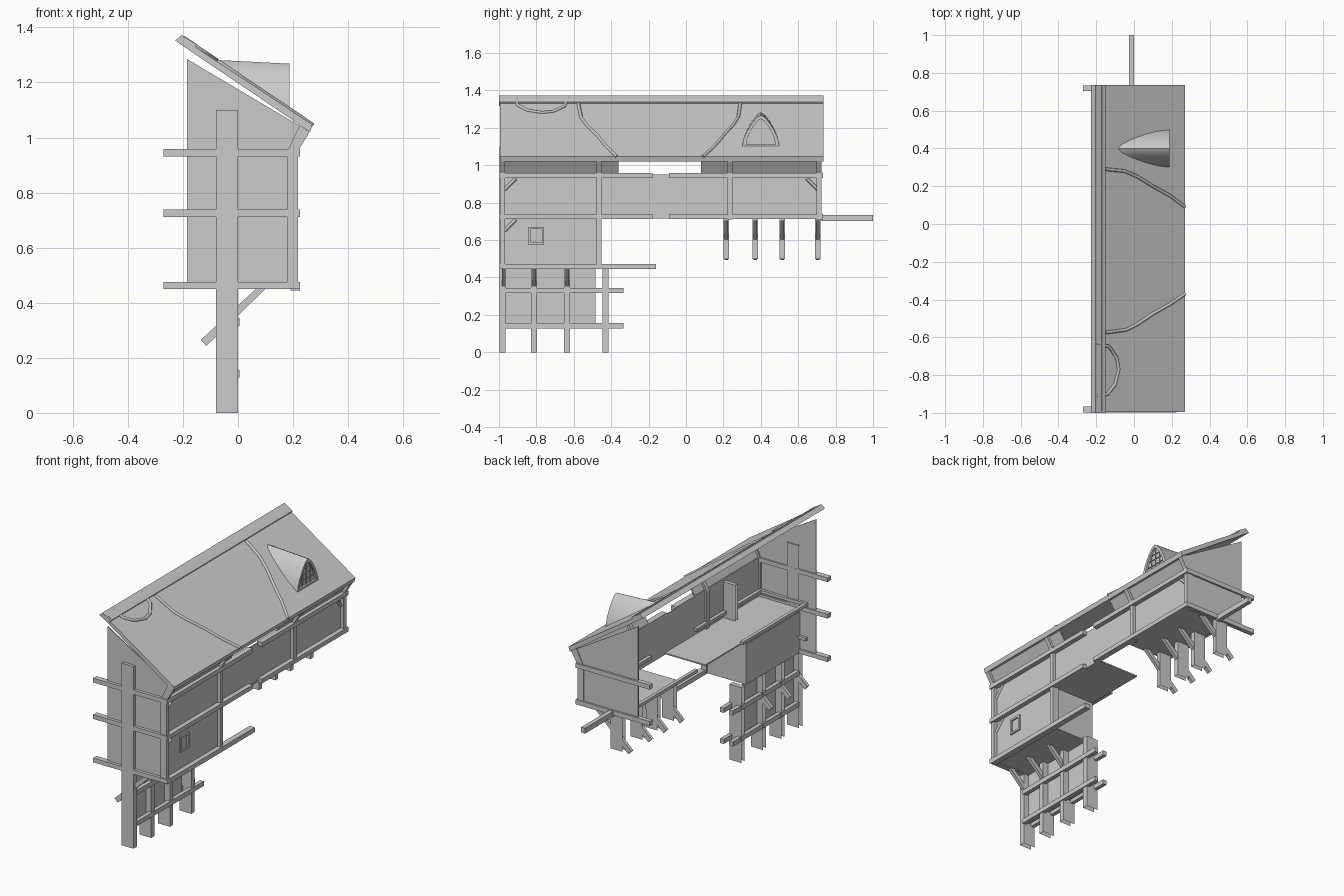
import bpy, bmesh, math
from mathutils import Vector

if "Cube" in bpy.data.objects:
    bpy.data.objects.remove(bpy.data.objects["Cube"])


def mesh(name, verts, faces):
    me = bpy.data.meshes.new(name)
    me.from_pydata([tuple(v) for v in verts], [], faces)
    bm = bmesh.new()
    bm.from_mesh(me)
    bmesh.ops.recalc_face_normals(bm, faces=bm.faces)
    bm.to_mesh(me)
    bm.free()
    ob = bpy.data.objects.new(name, me)
    bpy.context.collection.objects.link(ob)
    return ob


def box(name, x, y, z, skip=()):
    v = [(a, b, c) for a in x for b in y for c in z]
    sides = {'-x': (0, 1, 3, 2), '+x': (4, 6, 7, 5), '-y': (0, 4, 5, 1),
             '+y': (2, 3, 7, 6), '-z': (0, 2, 6, 4), '+z': (1, 5, 7, 3)}
    return mesh(name, v, [f for k, f in sides.items() if k not in skip])


def prism(name, xz, y0, y1):
    """Extrude an x-z profile along y."""
    n = len(xz)
    v = [(x, y, z) for y in (y0, y1) for x, z in xz]
    f = [tuple(range(n)), tuple(range(2 * n - 1, n - 1, -1))]
    f += [(i, (i + 1) % n, (i + 1) % n + n, i + n) for i in range(n)]
    return mesh(name, v, f)


def tube(name, pts, r, res=1):
    cu = bpy.data.curves.new(name, 'CURVE')
    cu.dimensions = '3D'
    cu.bevel_depth = r
    cu.bevel_resolution = res
    cu.use_fill_caps = True
    sp = cu.splines.new('POLY')
    sp.points.add(len(pts) - 1)
    for p, q in zip(sp.points, pts):
        p.co = (*q, 1)
    ob = bpy.data.objects.new(name, cu)
    bpy.context.collection.objects.link(ob)
    return ob


def roof_z(x):
    return 1.047 - 0.672 * (x - 0.27)


# Roof slab and thicker ridge cap
prism('roof', [(-.21, roof_z(-.21) - .004), (.27, roof_z(.27)), (.262, 1.02),
               (-.222, roof_z(-.222) - .03)], -.995, .735)
prism('ridge_cap', [(-.205, 1.372), (-.15, 1.338), (-.162, 1.318), (-.228, 1.352)], -1, .735)
prism('ridge_strip', [(-.17, 1.353), (-.15, 1.339), (-.158, 1.325), (-.178, 1.34)], -.99, .73)

# Raised seams on the roof
seams = [
    [(-.15, .29), (-.05, .28), (.02, .25), (.1, .20), (.19, .15), (.27, .09)],
    [(-.15, -.575), (-.04, -.56), (.02, -.53), (.1, -.475), (.19, -.425), (.27, -.37)],
    [(-.2, -.63), (-.13, -.65), (-.09, -.71), (-.08, -.77), (-.1, -.85), (-.14, -.90), (-.2, -.91)],
]
for pts in seams:
    tube('roof_seam', [(x, y, roof_z(x) - .001) for x, y in pts], .009)

# Dormer: pointed arch running back until it meets the roof
half = [(.1, 1.10), (.092, 1.14), (.075, 1.18), (.048, 1.225), (.02, 1.258), (0, 1.268)]
arch = half + [(-a, z) for a, z in half[-2::-1]]
rings = 5
v, f, n = [], [], len(arch)
for k in range(rings):
    t = k / (rings - 1)
    for a, z in arch:
        zz = z + .014 * t * (z - 1.1) / .168
        xe = min(.184, .27 - (zz - 1.042) / .672)
        v.append((.185 + (xe - .185) * t, .4 + a, zz))
for k in range(rings - 1):
    f += [(k * n + i, k * n + i + 1, (k + 1) * n + i + 1, (k + 1) * n + i) for i in range(n - 1)]
dormer = mesh('dormer_hood', v, f)
bpy.context.view_layer.objects.active = dormer
dormer.select_set(True)
bpy.ops.object.shade_smooth_by_angle(angle=math.radians(50))
inner = [(a * .78, 1.112 + (z - 1.1) * .8) for a, z in arch]
v = [(x, .4 + a, z) for x in (.187, .172) for p in (arch, inner) for a, z in p]
f = []
for i in range(n):
    j = (i + 1) % n
    f += [(i, j, n + j, n + i), (n + i, n + j, 3 * n + j, 3 * n + i), (i, 2 * n + i, 2 * n + j, j)]
mesh('dormer_frame', v, f)
mesh('dormer_glass', [(.174, .4 + a, z) for a, z in inner], [tuple(range(n))])
for y in (-.035, 0, .035):
    box('window_bar', (.174, .179), (.398 + y, .402 + y), (1.11, 1.245 - abs(y) * 1.2))
for z, w in ((1.145, .07), (1.18, .057), (1.212, .036)):
    box('window_bar', (.174, .179), (.4 - w, .4 + w), (z - .002, z + .002))

# End walls
for name, y, zb in (('front_wall', -.98, .46), ('rear_wall', .715, .71)):
    prism(name, [(-.185, zb), (.195, zb), (.195, .95), (.245, 1.03), (-.185, 1.285)], y, y + .006)

# Long side wall
box('upper_side_wall', (.19, .197), (-.98, .72), (.72, .95))
box('lower_side_wall', (.19, .197), (-.98, -.46), (.46, .72))
for y0, y1 in ((-.98, -.36), (.08, .72)):
    prism('flared_wall', [(.19, .95), (.197, .95), (.245, 1.025), (.238, 1.03)], y0, y1)

# Floors and inner walls of the lower bay
box('lower_floor', (-.08, .2), (-.98, -.46), (.455, .465))
box('middle_floor', (-.08, .2), (-.98, -.07), (.716, .724))
box('rear_floor', (-.08, .2), (.18, .72), (.716, .724))
box('bay_end_wall', (-.08, .195), (-.465, -.46), (.46, .72))
box('bay_inner_wall', (-.08, -.075), (-.98, -.46), (.46, .70))

# Side rails and cross beams
for z in (.945, .725):
    box('side_rail', (.19, .225), (-.99, -.18), (z - .013, z + .013))
    box('side_rail', (.19, .225), (-.09, .725), (z - .013, z + .013))
    box('rear_beam', (-.27, .225), (.705, .732), (z - .014, z + .014))
box('side_rail', (.19, .225), (-.99, -.16), (.445, .473))
for z in (.945, .725, .463):
    box('front_beam', (-.27, .225), (-.998, -.965), (z - .013, z + .013))

# Outer uprights with flared tops
for y, zb in ((-.98, .46), (-.465, .46), (.235, .71), (.712, .71)):
    box('upright', (.178, .217), (y - .013, y + .013), (zb, .95))
    prism('flared_upright', [(.178, .95), (.217, .95), (.26, 1.02), (.225, 1.045)], y - .013, y + .013)

# Small corner braces
for y, s, z in ((-.97, 1, .93), (-.97, 1, .71), (.705, -1, .93)):
    tube('corner_brace', [(.2, y, z - .06), (.2, y + s * .06, z)], .009, 0)

# Small side window
for y in (-.835, -.765):
    box('small_window_frame', (.195, .206), (y - .006, y + .006), (.575, .67))
for z in (.58, .665):
    box('small_window_frame', (.195, .206), (-.84, -.76), (z - .006, z + .006))

# Inner rails and studs
for x in (-.125, .18):
    for y0, y1 in ((-.97, -.35), (.08, .71)):
        box('inner_rail', (x - .01, x + .01), (y0, y1), (.75, .768))
box('inner_rail', (.17, .19), (-.97, -.47), (.54, .558))
for y, z in ((-.965, .76), (.7, .76), (-.965, .55)):
    box('inner_cross_beam', (-.13, .19), (y - .008, y + .008), (z - .009, z + .009))
for y in (-.64, .52):
    box('inner_stud', (.11, .19), (y - .012, y + .012), (.72, .94), ('-x', '-z'))

# Tall posts, hollow on the hidden side and below
for y, zt in ((-.982, 1.1), (-.812, .455), (-.635, .455), (-.43, .455)):
    box('post', (-.08, 0), (y - .016, y + .016), (0, zt), ('-x', '-z'))

# Hanging posts beneath the rear section
for y in (.215, .37, .515, .705):
    box('hanging_post', (-.08, 0), (y - .014, y + .014), (.5, .72), ('-x', '-z'))


# Diagonal struts under the floors
def strut(y, zb):
    prism('diagonal_strut', [(-.135, zb + .01), (-.115, zb - .012), (.105, zb + .2), (.07, zb + .2)],
          y - .01, y + .01)


for y in (-.975, -.812, -.635):
    strut(y, .255)
for y in (.215, .37, .515, .705):
    strut(y, .505)

# Lower screen wall with paired rails
box('screen_wall', (-.042, -.036), (-.97, -.485), (.14, .455))
for z in (.33, .142):
    for x in (-.078, -.018):
        box('screen_rail', (x, x + .024), (-.97, -.335), (z - .014, z + .014))

# Projecting pole at the rear
box('rear_pole', (-.026, 0), (.72, 1), (.703, .735))
